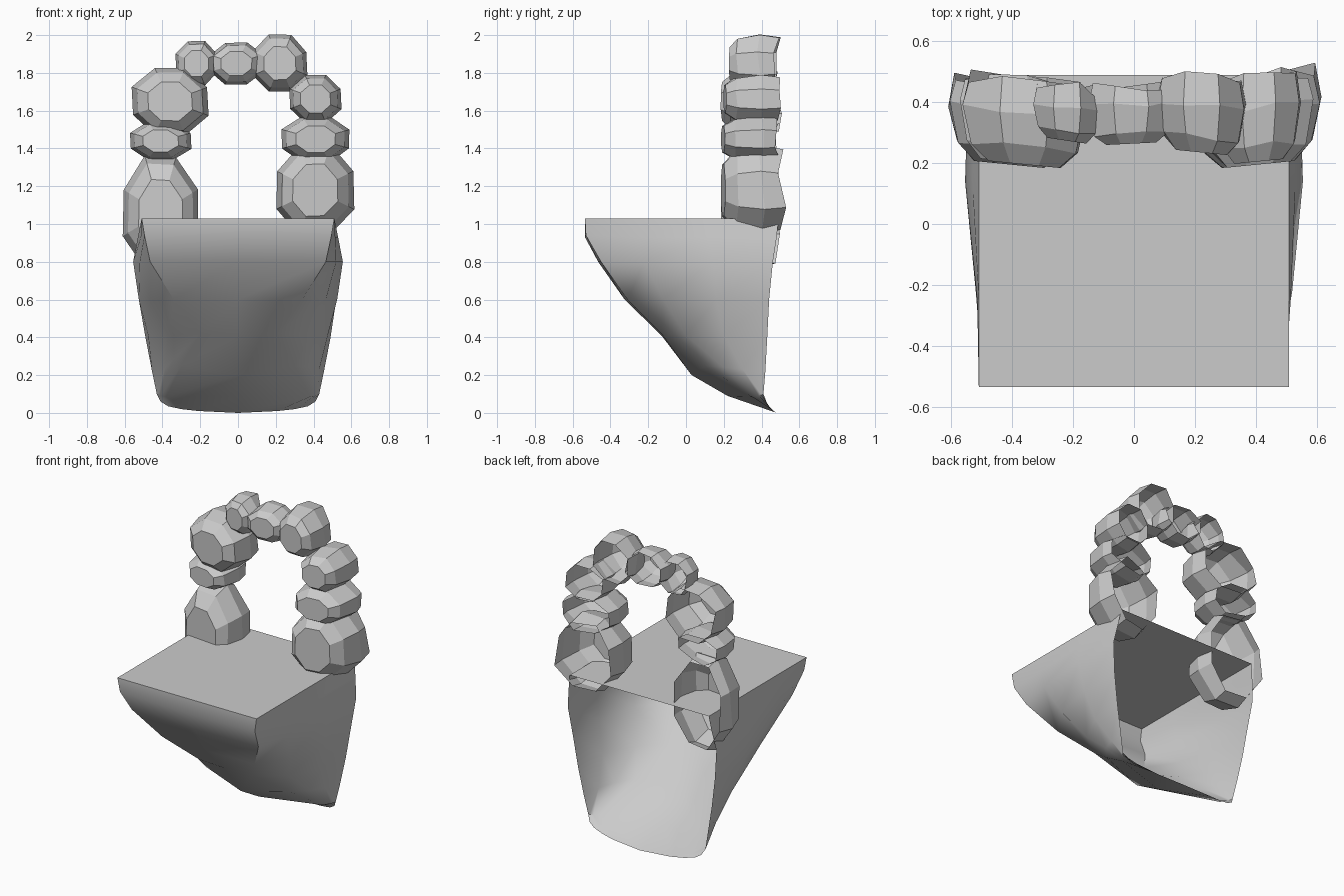
import bpy, bmesh, random
from math import cos, sin, pi

if "Cube" in bpy.data.objects:
    bpy.data.objects.remove(bpy.data.objects["Cube"])

random.seed(7)


def make_object(name, bm):
    mesh = bpy.data.meshes.new(name)
    bm.to_mesh(mesh)
    bm.free()
    ob = bpy.data.objects.new(name, mesh)
    bpy.context.collection.objects.link(ob)
    return ob


# Flat top of the ledge
bm = bmesh.new()
bm.faces.new([bm.verts.new((x, y, 1.03)) for x, y in
              ((-.51, -.535), (.51, -.535), (.51, .49), (-.51, .49))])
make_object("ledge_top", bm)

# Ledge shell, open at the back: rows of back edge, two sides, front corner, front centre
rows = [
    ((.51, .49, 1.03), (.51, .10, 1.03), (.51, -.25, 1.03), (.51, -.535, 1.03), (0, -.535, 1.03)),
    ((.525, .48, .93), (.53, .12, .93), (.515, -.25, .93), (.495, -.53, .94), (0, -.535, .93)),
    ((.545, .46, .80), (.555, .14, .80), (.52, -.22, .80), (.465, -.45, .80), (0, -.465, .80)),
    ((.52, .44, .60), (.525, .16, .60), (.465, -.12, .60), (.34, -.31, .60), (0, -.325, .60)),
    ((.49, .43, .40), (.475, .20, .41), (.37, .00, .41), (.20, -.13, .42), (0, -.13, .41)),
    ((.455, .42, .22), (.43, .30, .23), (.385, .20, .24), (.30, .10, .25), (0, .03, .20)),
    ((.43, .41, .10), (.425, .40, .095), (.41, .385, .09), (.38, .35, .085), (0, .22, .09)),
    ((.41, .425, .06), (.37, .435, .035), (.30, .45, .02), (.21, .465, .01), (0, .48, .0)),
]
bm = bmesh.new()
grid = []
for row in rows:
    half = [bm.verts.new(p) for p in row]
    other = [bm.verts.new((-x, y, z)) for x, y, z in row[:-1]]
    grid.append(half + other[::-1])
for a, b in zip(grid, grid[1:]):
    for i in range(len(a) - 1):
        bm.faces.new((a[i], b[i], b[i + 1], a[i + 1]))
bmesh.ops.recalc_face_normals(bm, faces=bm.faces)
shell = make_object("ledge_underside", bm)
bpy.context.view_layer.objects.active = shell
shell.select_set(True)
bpy.ops.object.shade_smooth_by_angle(angle=0.7)


# Faceted arch stone: eight-sided shell with an open back;
# the front leans so its inner side sits closer to the viewer
def stone(name, x0, x1, z0, z1, front, back, lean):
    cx, cz, k = (x0 + x1) / 2, (z0 + z1) / 2, 1 / cos(pi / 8)
    hx, hz, depth = (x1 - x0) / 2 * k, (z1 - z0) / 2 * k, back - front
    wobble = [random.uniform(.97, 1.03) for _ in range(8)]
    bm = bmesh.new()
    rings = []
    for t, s, rag in ((.02, .58, 0), (.22, .86, .01), (.66, 1, .015), (1, .9, .025)):
        ring = []
        for i in range(8):
            a = (i + .5) * pi / 4
            dx, dz = cos(a) * hx * s * wobble[i], sin(a) * hz * s * wobble[i]
            y = front + depth * t + random.uniform(-rag, rag) + dx * lean
            ring.append(bm.verts.new((cx + dx, y, cz + dz)))
        rings.append(ring)
    bm.faces.new(rings[0])
    for a, b in zip(rings, rings[1:]):
        for i in range(8):
            j = (i + 1) % 8
            bm.faces.new((a[i], b[i], b[j], a[j]))
    bmesh.ops.recalc_face_normals(bm, faces=bm.faces)
    make_object(name, bm)


# Arch stones, left foot over the crown to the right foot
stones = [
    (-.61, -.21, .76, 1.36, .19, .47, -.1),
    (-.57, -.25, 1.34, 1.54, .20, .47, -.1),
    (-.56, -.16, 1.47, 1.83, .19, .47, -.1),
    (-.33, -.11, 1.73, 1.97, .27, .45, -.15),
    (-.15, .13, 1.74, 1.96, .26, .45, .05),
    (.08, .365, 1.70, 2.00, .23, .48, -.1),
    (.275, .545, 1.535, 1.79, .20, .48, .1),
    (.235, .59, 1.33, 1.57, .19, .48, .1),
    (.205, .61, .94, 1.42, .19, .49, .1),
]
for n, s in enumerate(stones):
    stone(f"arch_stone_{n + 1}", *s)
